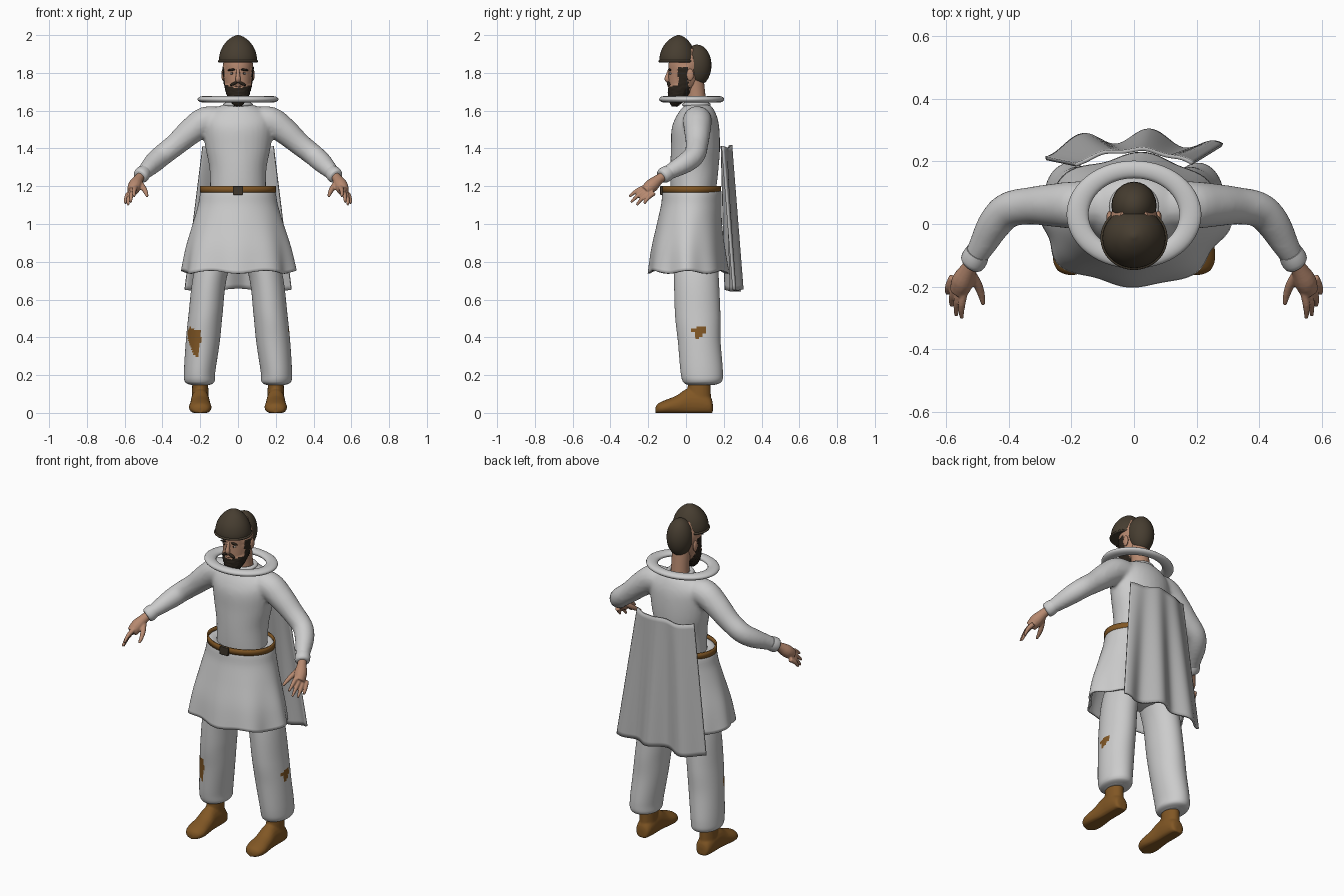
import bpy, bmesh, math, random
from math import sin, cos, pi
from mathutils import Vector

random.seed(4)
if "Cube" in bpy.data.objects:
    bpy.data.objects.remove(bpy.data.objects["Cube"])


def material(name, r, g, b):
    m = bpy.data.materials.new(name)
    m.use_nodes = True
    m.diffuse_color = (r, g, b, 1)
    shader = m.node_tree.nodes["Principled BSDF"]
    shader.inputs["Base Color"].default_value = (r, g, b, 1)
    shader.inputs["Roughness"].default_value = 0.8
    return m


CLOTH = material("pale cloth", 0.60, 0.60, 0.60)
CAPE = material("cape cloth", 0.46, 0.46, 0.46)
LEATHER = material("brown leather", 0.22, 0.095, 0.018)
SKIN = material("skin", 0.47, 0.25, 0.16)
BEARD = material("dark beard", 0.025, 0.018, 0.012)
HELMET = material("dark bronze", 0.062, 0.047, 0.03)
BUCKLE = material("buckle metal", 0.05, 0.038, 0.025)
EYE = material("eye white", 0.55, 0.5, 0.45)


def smooth_rows(rows, steps):
    """Catmull-Rom interpolation of a list of number tuples."""
    out = []
    for i in range(len(rows) - 1):
        a, b = rows[max(i - 1, 0)], rows[i]
        c, d = rows[i + 1], rows[min(i + 2, len(rows) - 1)]
        for k in range(steps):
            t = k / steps
            out.append([q + 0.5 * t * (r - p + t * (2 * p - 5 * q + 4 * r - s + t * (3 * (q - r) + s - p)))
                        for p, q, r, s in zip(a, b, c, d)])
    return out + [list(rows[-1])]


def ring(c, u, v, n):
    return [Vector(c) + u * cos(2 * pi * i / n) + v * sin(2 * pi * i / n) for i in range(n)]


def stack(rows, steps=4, n=32, side=1):
    """Horizontal ellipses from rows of (z, x, y, half width, half depth)."""
    return [ring((side * x, y, z), Vector((a, 0, 0)), Vector((0, b, 0)), n)
            for z, x, y, a, b in smooth_rows(rows, steps)]


def tube(rows, steps=4, n=16, side=1):
    """Round limb along rows of (x, y, z, radius)."""
    pts = smooth_rows(rows, steps)
    path = [Vector((side * p[0], p[1], p[2])) for p in pts]
    rings = []
    for i, p in enumerate(path):
        t = (path[min(i + 1, len(path) - 1)] - path[max(i - 1, 0)]).normalized()
        u = t.cross(Vector((0, 1, 0) if abs(t.z) > 0.9 else (0, 0, 1))).normalized()
        rings.append(ring(p, u * pts[i][3], t.cross(u) * pts[i][3], n))
    return rings


def finish(ob, mat, angle=60):
    ob.data.materials.append(mat)
    for p in ob.data.polygons:
        p.use_smooth = True
    ob.data.set_sharp_from_angle(angle=math.radians(angle))
    return ob


def solid(name, parts, mat, voxel=0, caps=True, closed=True, thick=0):
    """Skin each list of rings; optionally fuse them or give them thickness."""
    bm = bmesh.new()
    for rings in parts:
        vs = [[bm.verts.new(p) for p in r] for r in rings]
        n = len(vs[0])
        for a, b in zip(vs, vs[1:]):
            for i in range(n if closed else n - 1):
                j = (i + 1) % n
                bm.faces.new((a[i], a[j], b[j], b[i]))
        if caps and closed:
            bm.faces.new(vs[0])
            bm.faces.new(vs[-1])
    bmesh.ops.recalc_face_normals(bm, faces=bm.faces)
    me = bpy.data.meshes.new(name)
    bm.to_mesh(me)
    bm.free()
    ob = bpy.data.objects.new(name, me)
    bpy.context.collection.objects.link(ob)
    finish(ob, mat)
    if voxel:
        m = ob.modifiers.new("fuse", 'REMESH')
        m.mode, m.voxel_size, m.use_smooth_shade = 'VOXEL', voxel, True
        m = ob.modifiers.new("soften", 'SMOOTH')
        m.factor, m.iterations = 0.5, 4
    if thick:
        m = ob.modifiers.new("thickness", 'SOLIDIFY')
        m.thickness, m.offset = thick, 0
    return ob


def ball(name, loc, scale, mat, rot=(0, 0, 0)):
    bpy.ops.mesh.primitive_uv_sphere_add(segments=24, ring_count=14, location=loc, rotation=rot)
    ob = bpy.context.object
    ob.name, ob.scale = name, scale
    return finish(ob, mat)


def torus(name, loc, scale, major, minor, mat, rot=(0, 0, 0)):
    bpy.ops.mesh.primitive_torus_add(major_segments=56, minor_segments=14, location=loc, rotation=rot,
                                     major_radius=major, minor_radius=minor)
    ob = bpy.context.object
    ob.name, ob.scale = name, scale
    return finish(ob, mat)


# Shirt: torso and both sleeves fused
torso = stack([(1.1, 0, .035, .15, .11), (1.2, 0, .04, .148, .122), (1.3, 0, .045, .152, .128),
               (1.4, 0, .05, .172, .13), (1.5, 0, .05, .185, .127), (1.56, 0, .055, .18, .112),
               (1.61, 0, .06, .13, .085), (1.635, 0, .06, .065, .06)])
sleeve = [(.08, .06, 1.54, .075), (.17, .06, 1.545, .077), (.25, .06, 1.49, .07), (.33, .058, 1.42, .06),
          (.40, .045, 1.365, .057), (.445, 0, 1.325, .054), (.485, -.07, 1.285, .043), (.515, -.12, 1.255, .033)]
solid("shirt", [torso, tube(sleeve, 4, 20, 1), tube(sleeve, 4, 20, -1)], CLOTH, voxel=.011)
torus("shirt_neckline", (0, .055, 1.632), (1, .95, .8), .066, .013, CLOTH)
torus("neck_ring", (0, .03, 1.66), (1, .8, .5), .18, .035, CLOTH)

# Hands, cuffs, shoes
tips = [(.55, -.30, 1.145), (.567, -.292, 1.115), (.582, -.262, 1.1), (.596, -.222, 1.108)]
for side, label in ((1, "left"), (-1, "right")):
    parts = [tube([(.505, -.1, 1.265, .024), (.525, -.14, 1.24, .026), (.545, -.18, 1.205, .036),
                   (.558, -.215, 1.175, .03)], 3, 14, side),
             tube([(.525, -.15, 1.225, .016), (.50, -.19, 1.19, .015), (.487, -.225, 1.165, .012),
                   (.48, -.258, 1.145, .007)], 3, 10, side)]
    for i, (x, y, z) in enumerate(tips):
        base = Vector((.54 + .012 * i, -.205 + .012 * i, 1.20 - .012 * i))
        mid = base.lerp(Vector((x, y, z)), .55) + Vector((.004, 0, .008))
        parts.append(tube([(*base, .014), (*mid, .012), (x, y, z, .007)], 4, 10, side))
    solid(label + "_hand", parts, SKIN, voxel=.0045)
    cuff = tube([(.498, -.09, 1.275, .039), (.506, -.105, 1.265, .042), (.514, -.122, 1.255, .041),
                 (.519, -.13, 1.25, .034)], 3, 24, side)
    solid(label + "_cuff", [cuff], CLOTH)

    foot = []
    for y, w, h in smooth_rows([(.142, .02, .05), (.13, .042, .085), (.08, .05, .12), (.01, .05, .13),
                                (-.05, .055, .092), (-.11, .06, .068), (-.148, .045, .05), (-.162, .015, .03)], 3):
        r = ring((side * .2, y, h * .42), Vector((w, 0, 0)), Vector((0, 0, h * .58)), 20)
        foot.append([Vector((p.x, p.y, max(p.z, 0))) for p in r])
    shaft = stack([(.03, .2, .075, .048, .06), (.1, .2, .07, .044, .062), (.175, .2, .07, .042, .06)], 4, 20, side)
    solid(label + "_shoe", [foot, shaft], LEATHER, voxel=.006)

    # Trouser leg with a torn leather patch on its outer side
    leg = stack([(.9, .09, .05, .1, .11), (.72, .148, .055, .09, .118), (.52, .172, .062, .09, .12),
                 (.38, .186, .07, .09, .113), (.22, .203, .083, .083, .112), (.165, .203, .086, .078, .102),
                 (.148, .2, .08, .05, .07)], 14, 72, side)
    leg = solid(label + "_trouser_leg", [leg], CLOTH)
    leg.data.materials.append(LEATHER)
    for p in leg.data.polygons:
        x, y, z = p.center
        if side * x < .19:
            continue
        if side > 0:
            hit = (.03 < y < .11 and .425 + .2 * (.06 - y) < z < .452 + .12 * (y - .05)) \
                or (.05 < y < .085 and .39 + .6 * abs(y - .06) < z < .44)
        else:
            hit = -.05 < y < .03 - .5 * abs(z - .42) and .26 < z < .455 - .4 * abs(y) and y > -.03 - (z - .26) * .1
        p.material_index = int(hit)

# Hips under the skirt
solid("trouser_hips", [stack([(.77, 0, .055, .06, .09), (.82, 0, .055, .17, .12), (.95, 0, .05, .18, .12),
                              (1.12, 0, .04, .15, .11)])], CLOTH)

# Tunic skirt with folds deepening towards the hem
skirt = []
for z, w, d, y in smooth_rows([(1.168, .14, .11, .035), (1.176, .188, .148, .033), (1.1, .206, .155, .028),
                               (1.0, .234, .167, .018), (.87, .27, .188, .01), (.745, .292, .205, .01)], 5):
    fold = max(0, (1.1 - z) / .36) ** 1.5
    row = []
    for i in range(96):
        a = 2 * pi * i / 96
        k = 1 + fold * (.035 * cos(8 * a + .6) + .025 * sin(5 * a + 1))
        row.append(Vector((w * k * cos(a), y + d * k * sin(a), z + fold * .008 * cos(6 * a))))
    skirt.append(row)
solid("tunic_skirt", [skirt], CLOTH, caps=False, thick=.01)

# Belt and buckle
belt = stack([(1.166, 0, .03, .196, .152), (1.2, 0, .03, .196, .152)], 2, 64)
solid("belt", [belt], LEATHER, caps=False, thick=.009)
bpy.ops.mesh.primitive_cube_add(size=1, location=(0, -.126, 1.177))
buckle = bpy.context.object
buckle.name, buckle.scale = "belt_buckle", (.054, .022, .046)
finish(buckle, BUCKLE, 30)
buckle.modifiers.new("rounding", 'BEVEL').width = .06

# Cape: wavy hanging sheet
sheet = []
for j in range(31):
    v = j / 30
    sheet.append([Vector((u * (.187 + .095 * v), .236 - .045 * u * u + v * (.04 + .02 * cos(8 * (u - .18)))
                          + .004 * sin(9 * u), 1.41 - .76 * v + .008 * cos(5 * u)))
                  for u in [i / 24 - 1 for i in range(49)]])
solid("cape", [sheet], CAPE, closed=False, thick=.012)

# Head, with the beard picked out by height and depth
head = solid("head", [stack([(1.625, 0, -.06, .012, .012), (1.65, 0, -.052, .036, .034), (1.69, 0, -.035, .058, .056),
                             (1.74, 0, -.015, .07, .077), (1.80, 0, -.004, .076, .088), (1.86, 0, 0, .077, .09),
                             (1.93, 0, 0, .05, .06)], 8, 56)], SKIN)
head.data.materials.append(BEARD)
for p in head.data.polygons:
    x, y, z = p.center
    jaw = z < 1.722 + .3 * max(0, abs(x) - .02) and y < .015
    sideburn = abs(x) > .055 and -.04 < y < .01 and z < 1.83
    p.material_index = int(jaw or sideburn)
shaggy = {i for p in head.data.polygons if p.material_index for i in p.vertices}
for i in shaggy:
    v = head.data.vertices[i]
    v.co += v.normal * random.uniform(.001, .007)

solid("neck", [tube([(0, .06, 1.56, .056), (0, .055, 1.66, .05), (0, .04, 1.78, .052)], 4, 24)], SKIN)
solid("nose", [tube([(0, -.086, 1.818, .009), (0, -.096, 1.79, .010), (0, -.1, 1.768, .014),
                     (0, -.092, 1.755, .011)], 4, 14)], SKIN)
ball("lips", (0, -.09, 1.731), (.02, .008, .006), SKIN)
for side, label in ((1, "left"), (-1, "right")):
    ball(label + "_eye", (side * .031, -.081, 1.797), (.012, .007, .006), EYE)
    ball(label + "_pupil", (side * .031, -.0865, 1.797), (.005, .003, .005), BEARD)
    ball(label + "_eyebrow", (side * .034, -.086, 1.816), (.022, .008, .006), BEARD, (0, side * .12, 0))
    ball(label + "_moustache", (side * .02, -.091, 1.744), (.024, .01, .008), BEARD, (0, side * .45, 0))
    ball(label + "_ear", (side * .078, .022, 1.79), (.01, .019, .032), SKIN)

# Hair at the back of the head, and the domed helmet
ball("back_hair", (0, .058, 1.84), (.072, .077, .11), HELMET)
solid("helmet_dome", [stack([(1.855, 0, -.045, .1, .095), (1.89, 0, -.045, .099, .094), (1.93, 0, -.044, .086, .082),
                             (1.965, 0, -.042, .062, .059), (1.988, 0, -.04, .034, .032),
                             (2.0, 0, -.039, .006, .006)], 5, 48)], HELMET)
torus("helmet_brim", (0, -.045, 1.862), (1, .95, .8), .099, .008, HELMET)
